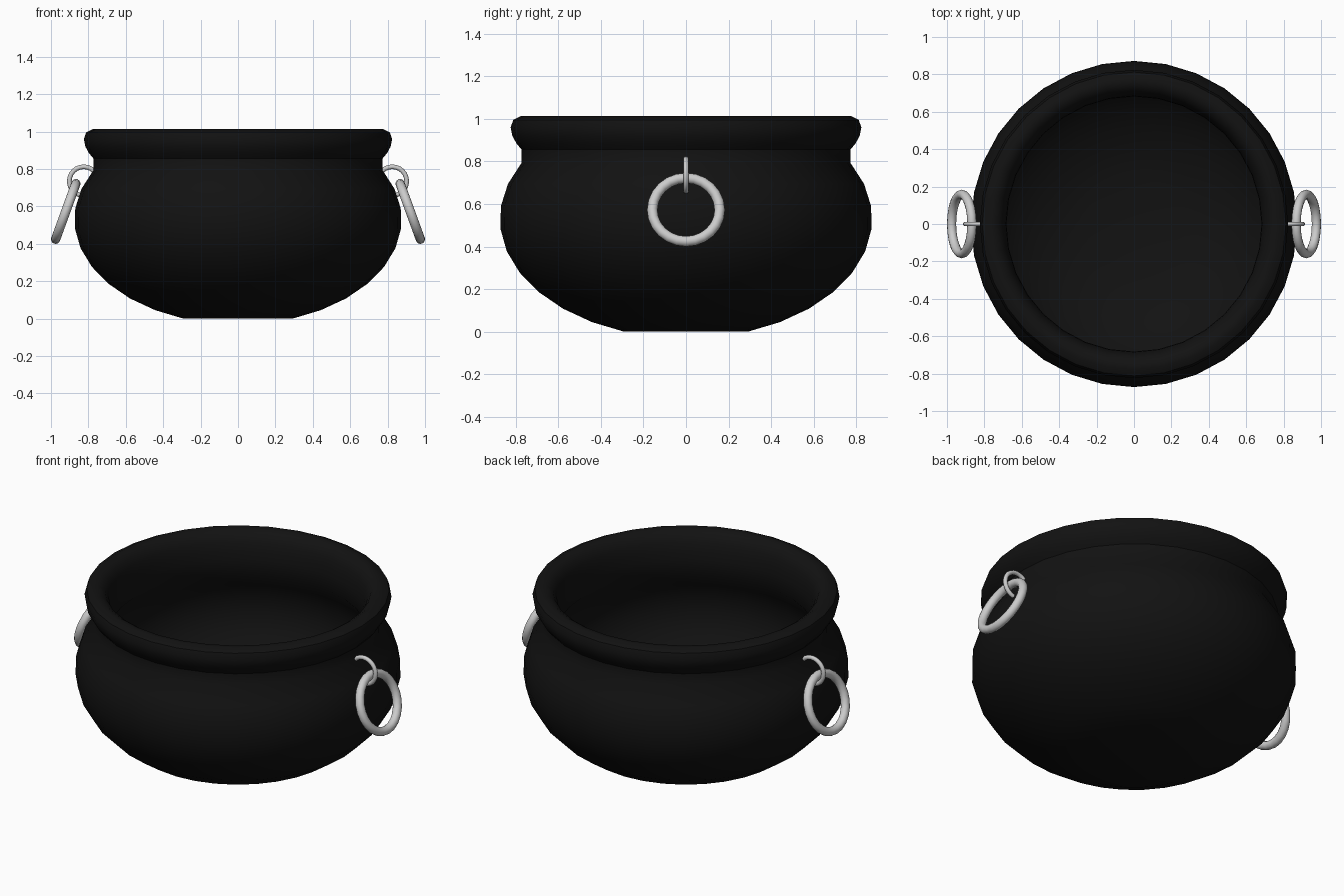
import bpy, bmesh
from math import sin, cos, radians, pi

if "Cube" in bpy.data.objects:
    bpy.data.objects.remove(bpy.data.objects["Cube"])

# Near-black iron for the pot
iron = bpy.data.materials.new("black_iron")
iron.diffuse_color = (0.006, 0.006, 0.006, 1)
iron.use_nodes = True
iron.node_tree.nodes["Principled BSDF"].inputs["Base Color"].default_value = iron.diffuse_color


def belly(rx, rz, start, end, steps):
    """Elliptical part of the profile, centred at z = 0.53."""
    angles = [radians(start + (end - start) * i / steps) for i in range(steps + 1)]
    return [(rx * cos(a), 0.53 + rz * sin(a)) for a in angles]


def lathe(name, profile, segments):
    bm = bmesh.new()
    verts = [bm.verts.new((r, 0, z)) for r, z in profile]
    edges = [bm.edges.new(pair) for pair in zip(verts, verts[1:])]
    bmesh.ops.spin(bm, geom=verts + edges, cent=(0, 0, 0), axis=(0, 0, 1),
                   angle=2 * pi, steps=segments)
    bmesh.ops.remove_doubles(bm, verts=bm.verts, dist=1e-4)
    bmesh.ops.recalc_face_normals(bm, faces=bm.faces)
    mesh = bpy.data.meshes.new(name)
    bm.to_mesh(mesh)
    bm.free()
    obj = bpy.data.objects.new(name, mesh)
    bpy.context.collection.objects.link(obj)
    return obj


def smooth(obj, angle=40):
    bpy.ops.object.select_all(action='DESELECT')
    obj.select_set(True)
    bpy.context.view_layer.objects.active = obj
    bpy.ops.object.shade_smooth_by_angle(angle=radians(angle))


# Pot: outer belly, neck, rolled rim, then hollow inside
profile = [(0, 0)] + belly(0.875, 0.562, -70.6, 28, 9)
profile += [(0.772, 0.855), (0.797, 0.885), (0.816, 0.92), (0.824, 0.96),
            (0.812, 0.995), (0.776, 1.013), (0.745, 1.01), (0.715, 0.99),
            (0.695, 0.95), (0.685, 0.90), (0.682, 0.855)]
profile += belly(0.785, 0.472, 29.5, -71, 9) + [(0, 0.083)]
pot = lathe("pot", profile, 32)
pot.data.materials.append(iron)
smooth(pot)

# Handles on both sides: a small loop in the wall and a tilted hanging ring
for side, label in ((1, "right"), (-1, "left")):
    bpy.ops.mesh.primitive_torus_add(
        major_segments=24, minor_segments=10, major_radius=0.077,
        minor_radius=0.0125, location=(side * 0.825, 0, 0.735),
        rotation=(pi / 2, 0, 0))
    loop = bpy.context.object
    loop.name = label + "_handle_loop"
    smooth(loop, 60)

    bpy.ops.mesh.primitive_torus_add(
        major_segments=24, minor_segments=12, major_radius=0.1585,
        minor_radius=0.0248, location=(side * 0.921, 0, 0.573),
        rotation=(0, side * radians(90 - 20), 0))
    ring = bpy.context.object
    ring.name = label + "_handle_ring"
    smooth(ring, 60)
